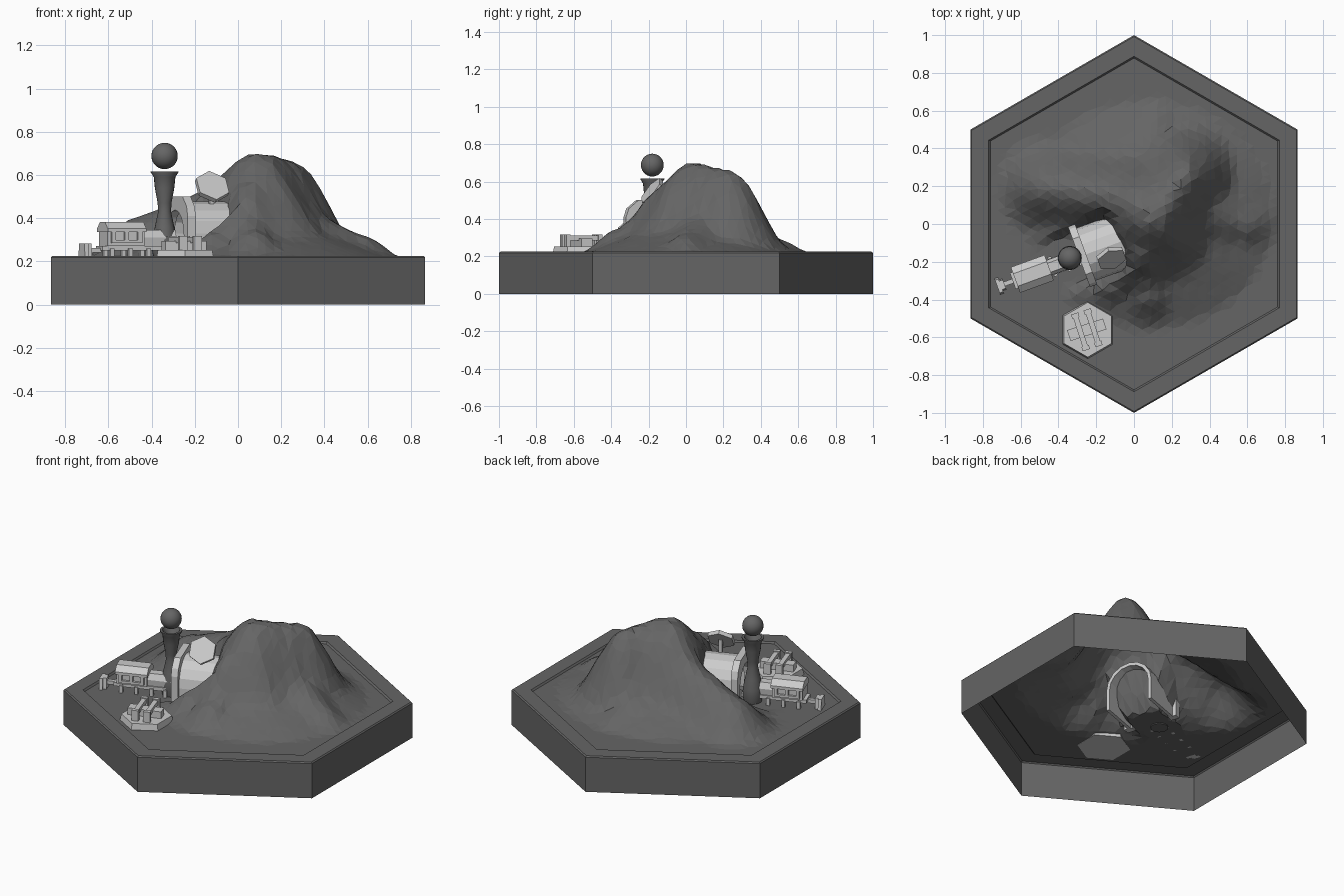
import bpy, bmesh, math, random
from mathutils import Matrix, Vector

if "Cube" in bpy.data.objects:
    bpy.data.objects.remove(bpy.data.objects["Cube"])

random.seed(4)
ANG = math.radians(20)
ORIGIN = Vector((-0.28, -0.17, 0))
TRACK = Matrix.Translation(ORIGIN) @ Matrix.Rotation(ANG, 4, 'Z')   # local x runs into the tunnel
TOKEN = Matrix.Translation((-0.25, -0.56, 0)) @ Matrix.Rotation(math.radians(18), 4, 'Z')
GROUND = 0.215

dark = bpy.data.materials.new("dark_grey")
dark.diffuse_color = (0.13, 0.13, 0.13, 1)
dark.use_nodes = True
dark.node_tree.nodes["Principled BSDF"].inputs["Base Color"].default_value = dark.diffuse_color


def finish(name, bm, matrix=Matrix(), mat=None, smooth=False, fix=True):
    if fix:
        bmesh.ops.recalc_face_normals(bm, faces=bm.faces[:])
    bm.transform(matrix)
    mesh = bpy.data.meshes.new(name)
    bm.to_mesh(mesh)
    bm.free()
    ob = bpy.data.objects.new(name, mesh)
    bpy.context.collection.objects.link(ob)
    if mat:
        mesh.materials.append(mat)
    if smooth:
        bpy.ops.object.select_all(action='DESELECT')
        bpy.context.view_layer.objects.active = ob
        ob.select_set(True)
        bpy.ops.object.shade_smooth_by_angle(angle=math.radians(40))
    return ob


def prism(name, profile, x0, x1, matrix=TRACK):
    """Extrude a (y, z) profile from x0 to x1."""
    bm = bmesh.new()
    a = [bm.verts.new((x0, y, z)) for y, z in profile]
    b = [bm.verts.new((x1, y, z)) for y, z in profile]
    bm.faces.new(a)
    bm.faces.new(b[::-1])
    for i in range(len(a)):
        j = (i + 1) % len(a)
        bm.faces.new((a[i], b[i], b[j], a[j]))
    return finish(name, bm, matrix)


def box(name, x, y, z, matrix=TRACK):
    return prism(name, [(y[0], z[0]), (y[1], z[0]), (y[1], z[1]), (y[0], z[1])], *x, matrix)


def arch(w, spring, n=8):
    pts = [(w * math.cos(math.pi * i / n), spring + w * math.sin(math.pi * i / n)) for i in range(n + 1)]
    return [(w, GROUND - 0.01)] + pts + [(-w, GROUND - 0.01)]


def cylinder(name, r1, r2, depth, n, matrix):
    bm = bmesh.new()
    bmesh.ops.create_cone(bm, cap_ends=True, segments=n, radius1=r1, radius2=r2, depth=depth)
    return finish(name, bm, matrix)


# Hill: softly blended ridges (x, y, height, radius at each end) plus a low skirt, cleared along the track
RIDGES = [((0.10, 0.04, 0.48, 0.48), (0.26, 0.24, 0.435, 0.35)),
          ((-0.03, 0.14, 0.36, 0.34), (-0.46, 0.19, 0.19, 0.28)),
          ((0.42, 0.05, 0.17, 0.30), (0.58, 0.0, 0.10, 0.20)),
          ((0.04, -0.20, 0.23, 0.30), (0.07, -0.36, 0.13, 0.22)),
          ((0.03, -0.18, 0.27, 0.26), (-0.11, -0.32, 0.12, 0.18)),
          ((0.10, 0.42, 0.12, 0.25), (0.12, 0.5, 0.07, 0.18))]


def height(x, y):
    total = max(0, 0.24 * (1 - math.hypot((x - 0.08) / 0.66, (y - 0.05) / 0.6))) ** 5
    for a, b in RIDGES:
        a, b = Vector(a), Vector(b)
        d = (b - a).xy
        t = min(1, max(0, (Vector((x, y)) - a.xy).dot(d) / d.length_squared))
        c = a.lerp(b, t)
        dist = math.hypot(x - c[0], y - c[1]) / c[3]
        if dist < 1:
            total += (c[2] * 0.5 * (1 + math.cos(math.pi * dist))) ** 5
    h = total ** 0.2
    v = Vector((x, y, 0)) - ORIGIN
    s = v.x * math.cos(ANG) + v.y * math.sin(ANG)
    p = abs(v.y * math.cos(ANG) - v.x * math.sin(ANG))
    return h * min(1, max(0, (p - 0.125) / 0.05, (s - 0.13) / 0.1))


# Hexagonal tile: open-bottomed walls with a raised rim
bm = bmesh.new()
rings = []
for r, z in [(1, 0), (1, 0.218), (0.992, 0.225), (0.888, 0.225), (0.878, GROUND)]:
    rings.append([bm.verts.new((r * math.cos(a), r * math.sin(a), z))
                  for a in [math.radians(30 + 60 * i) for i in range(6)]])
for lo, hi in zip(rings, rings[1:]):
    for i in range(6):
        j = (i + 1) % 6
        bm.faces.new((lo[i], lo[j], hi[j], hi[i]))
finish("hex_base", bm, mat=dark, fix=False)

# Terrain sheet: jittered triangular lattice lifted into the hill
bm = bmesh.new()
N, grid = 18, {}
e1 = Vector((math.cos(math.pi / 6), 0.5, 0)) * 0.878 / N
e2 = Vector((0, 1, 0)) * 0.878 / N
for q in range(-N, N + 1):
    for r in range(-N, N + 1):
        ring = max(abs(q), abs(r), abs(q + r))
        if ring > N:
            continue
        co = e1 * q + e2 * r
        if ring < N:
            co += Vector((random.uniform(-1, 1), random.uniform(-1, 1), 0)) * 0.01
        h = height(co.x, co.y) if ring < N else 0
        co.z = GROUND + h * random.uniform(0.99, 1.03)
        grid[q, r] = bm.verts.new(co)
for q in range(-N - 1, N + 1):
    for r in range(-N - 1, N + 1):
        for tri in (((q, r), (q + 1, r), (q, r + 1)), ((q + 1, r), (q + 1, r + 1), (q, r + 1))):
            if all(k in grid for k in tri):
                bm.faces.new([grid[k] for k in tri])
finish("hill_terrain", bm, mat=dark, fix=False)

# Tunnel: vault and chamfered portal
prism("tunnel_vault", arch(0.148, 0.33) + arch(0.128, 0.33)[::-1], 0.02, 0.27)
portal = [(0.17, 0.205), (0.17, 0.41), (0.155, 0.455), (0.10, 0.5), (-0.10, 0.5), (-0.155, 0.455), (-0.17, 0.41), (-0.17, 0.205)]
prism("tunnel_portal", portal + arch(0.118, 0.32)[::-1], -0.012, 0.028)

# Hexagonal sign leaning on the vault
tilt = TRACK @ Matrix.Translation((0.147, -0.064, 0.545)) @ Matrix.Rotation(math.radians(53), 4, 'X')
cylinder("sign_plate", 0.083, 0.083, 0.025, 6, tilt)
box("sign_post", (0.137, 0.157), (-0.06, -0.04), (0.45, 0.55))

# Railway engine: chassis, cab, roof, boiler, wheels
box("chassis", (-0.385, 0.0), (-0.045, 0.045), (0.25, 0.272))
box("cab_body", (-0.365, -0.185), (-0.058, 0.058), (0.272, 0.35))
prism("cab_roof", [(-0.072, 0.335), (-0.072, 0.352), (-0.035, 0.382), (0.035, 0.382),
                   (0.072, 0.352), (0.072, 0.335)], -0.37, -0.18)
prism("boiler", [(-0.036, 0.26), (-0.042, 0.31), (-0.025, 0.345), (0.025, 0.345),
                 (0.042, 0.31), (0.036, 0.26)], -0.185, -0.02)
for side in (-1, 1):
    ys = sorted((side * 0.055, side * 0.072))
    for x0, x1, z0, z1 in [(-0.35, -0.2, 0.285, 0.30), (-0.35, -0.33, 0.29, 0.34),
                           (-0.285, -0.265, 0.29, 0.34), (-0.22, -0.2, 0.29, 0.34)]:
        box("window_frame", (x0, x1), ys, (z0, z1))
    for x in (-0.34, -0.25, -0.16, -0.08):
        box("wheel_leg", (x - 0.01, x + 0.01), sorted((side * 0.035, side * 0.055)), (GROUND, 0.26))

# Rear buffer: coupling bar and flared wedge plates
box("coupling", (-0.45, -0.38), (-0.012, 0.012), (0.24, 0.262))
for x0, x1, w in [(-0.472, -0.452, 0.045), (-0.452, -0.432, 0.03)]:
    prism("buffer_plate", [(-w, GROUND), (w, GROUND), (w * 0.8, 0.282), (-w * 0.8, 0.282)], x0, x1)

# Chimney (turned profile) with a smoke ball above
profile = [(0.05, 0.21), (0.06, 0.26), (0.056, 0.3), (0.045, 0.36), (0.03, 0.43), (0.032, 0.47),
           (0.045, 0.54), (0.05, 0.59), (0.064, 0.612), (0.064, 0.617), (0.05, 0.617), (0.03, 0.58)]
bm = bmesh.new()
loops = [[bm.verts.new((r * math.cos(k * math.pi / 10), r * math.sin(k * math.pi / 10), z))
          for k in range(20)] for r, z in profile]
for lo, hi in zip(loops, loops[1:]):
    for k in range(20):
        bm.faces.new((lo[k], lo[k - 19], hi[k - 19], hi[k]))
bm.faces.new(loops[0])
bm.faces.new(loops[-1])
finish("chimney", bm, Matrix.Translation((-0.34, -0.18, 0)), dark, smooth=True)
bm = bmesh.new()
bmesh.ops.create_uvsphere(bm, u_segments=24, v_segments=14, radius=0.061)
finish("smoke_ball", bm, Matrix.Translation((-0.34, -0.18, 0.688)), dark, smooth=True)

# Small hexagonal token with a bar and two bent axles
cylinder("token_plate", 0.153, 0.145, 0.038, 6, Matrix.Translation((-0.245, -0.56, 0.2335)))
box("token_bar", (-0.1, 0.1), (-0.03, 0.03), (0.25, 0.295), TOKEN)
for x in (-0.035, 0.035):
    box("token_axle", (x - 0.014, x + 0.014), (-0.085, 0.085), (0.285, 0.312), TOKEN)
    for y in (-0.09, 0.09):
        box("token_axle_end", (x - 0.02, x + 0.02), (y - 0.012, y + 0.012), (0.25, 0.318), TOKEN)
